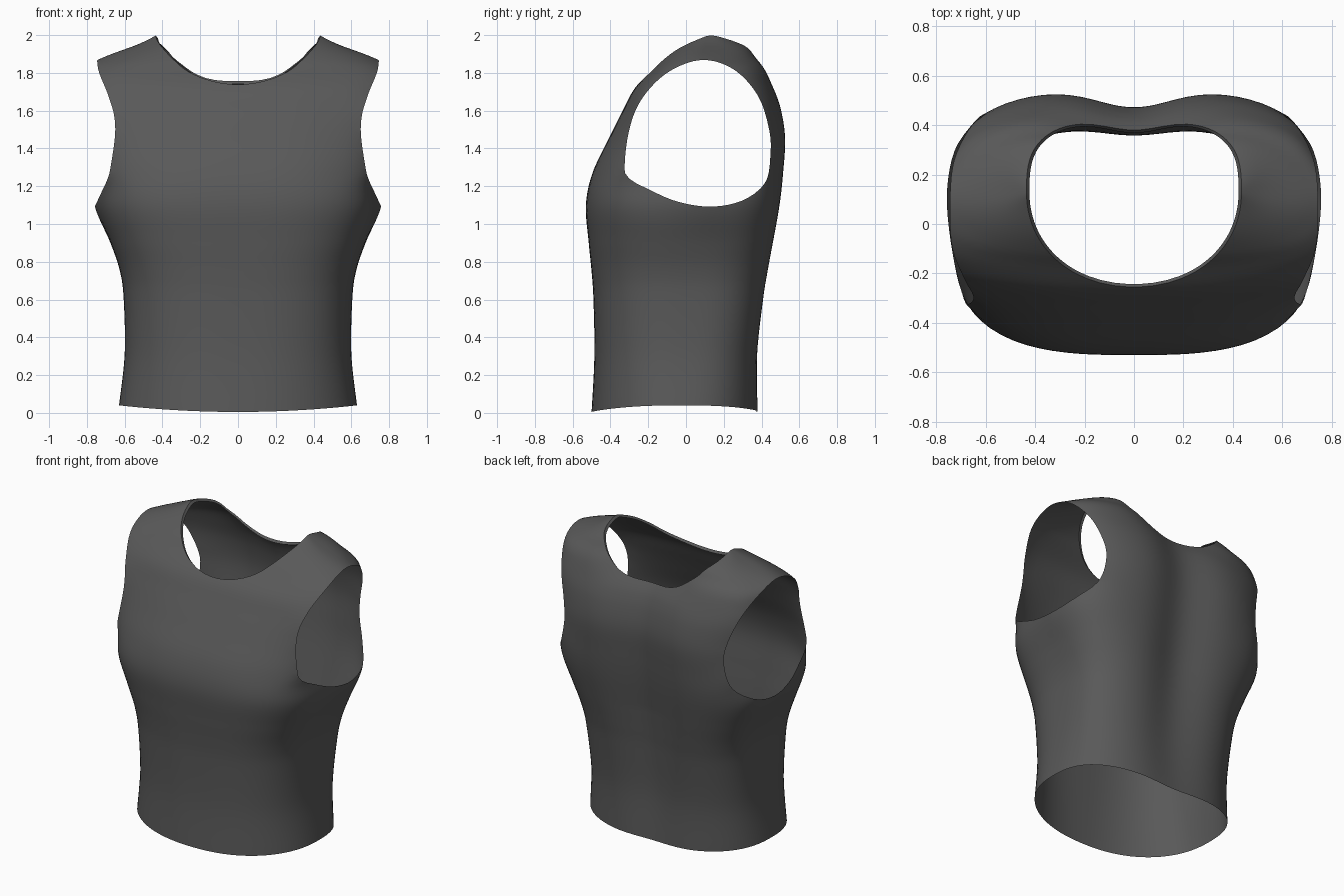
import bpy, bmesh, math
from mathutils import Vector

if "Cube" in bpy.data.objects:
    bpy.data.objects.remove(bpy.data.objects["Cube"])


def spline(keys, steps, closed=False):
    """Catmull-Rom through tuples of any size."""
    n, out = len(keys), []
    for i in range(n if closed else n - 1):
        idx = [(i + k) % n if closed else min(max(i + k, 0), n - 1) for k in (-1, 0, 1, 2)]
        a, b, c, d = (keys[j] for j in idx)
        for s in range(steps):
            t = s / steps
            out.append(tuple(0.5 * (2*q + (r-p)*t + (2*p-5*q+4*r-u)*t*t + (3*q-p-3*r+u)*t**3)
                             for p, q, r, u in zip(a, b, c, d)))
    if not closed:
        out.append(tuple(keys[-1]))
    return out


def smooth(a, b, v):
    t = min(max((v - a) / (b - a), 0), 1)
    return t * t * (3 - 2 * t)


# Torso sections: height, half width, front y, back y
SECTIONS = [
    (0.0, .63, -.50, .398), (.3, .60, -.485, .398), (.6, .605, -.49, .43),
    (.75, .625, -.50, .453), (.9, .675, -.515, .478), (1.1, .757, -.53, .51),
    (1.27, .755, -.495, .53), (1.45, .785, -.41, .542), (1.6, .81, -.335, .52),
    (1.72, .83, -.27, .478), (1.82, .81, -.175, .435), (1.88, .71, -.12, .395),
    (1.95, .53, -.04, .345), (2.0, .43, .06, .22)]

# Armhole outline (y, z) with its x position
ARM = spline([(-.325, 1.30, .675), (-.30, 1.5, .65), (-.235, 1.66, .68), (-.1, 1.80, .735),
              (.08, 1.868, .745), (.25, 1.82, .73), (.38, 1.68, .67), (.44, 1.5, .61),
              (.447, 1.37, .60), (.42, 1.22, .64), (.3, 1.125, .725), (.13, 1.092, .757),
              (-.05, 1.12, .745), (-.2, 1.185, .715), (-.30, 1.24, .69)], 5, True)
AC = (.08, 1.45)


def arm_angle(p):
    return math.atan2(p[1] - AC[1], p[0] - AC[0])


def wrap(table):
    """Sort (angle, value) pairs and make them periodic."""
    t = sorted(table)
    return [(t[-1][0] - math.tau, t[-1][1])] + t + [(t[0][0] + math.tau, t[0][1])]


def look(table, a):
    for (a0, r0), (a1, r1) in zip(table, table[1:]):
        if a0 <= a <= a1:
            return r0 + (r1 - r0) * (a - a0) / max(a1 - a0, 1e-9)
    return table[-1][1]


RADIUS = wrap([(arm_angle(p), math.hypot(p[0] - AC[0], p[1] - AC[1])) for p in ARM])
TARGET_X = wrap([(arm_angle(p), p[2]) for p in ARM])


def arm_hole(p):
    if abs(p.x) < .4:
        return 1.0
    return math.hypot(p.y - AC[0], p.z - AC[1]) - look(RADIUS, arm_angle((p.y, p.z)))


def neck_hole(p):
    if p.z < 1.4:
        return 1.0
    dy = p.y - .13
    if dy > 0:
        depth, n = .295 - .045 * math.exp(-(p.x / .17) ** 2), 3.0
    else:
        depth, n = .385, 2.1
    return (abs(p.x / .435) ** n + abs(dy / depth) ** n) ** (1 / n) - 1


def cut(bm, f):
    """Trim away the region where f is negative, leaving a clean edge."""
    new = []
    for e in list(bm.edges):
        a, b = e.verts
        if (f(a.co) < 0) == (f(b.co) < 0):
            continue
        lo, hi, inside = 0.0, 1.0, f(a.co) < 0
        for _ in range(14):
            m = (lo + hi) / 2
            if (f(a.co.lerp(b.co, m)) < 0) == inside:
                lo = m
            else:
                hi = m
        new.append(bmesh.utils.edge_split(e, a, min(max(lo, .001), .999))[1])
    bmesh.ops.connect_verts(bm, verts=new)
    rim = set(new)
    dead = [fc for fc in bm.faces
            if min((f(v.co) for v in fc.verts if v not in rim), default=f(fc.calc_center_median())) < 0]
    bmesh.ops.delete(bm, geom=dead, context='FACES')
    return [e for e in bm.edges if e.is_boundary and all(v in rim for v in e.verts)]


# Torso shell lofted from the sections
bm = bmesh.new()
N, rings = 96, []
for z, w, yf, yb in spline(SECTIONS, 6):
    yc = -.03 + .08 * z
    ring = []
    for i in range(N):
        t = math.tau * (i + .5) / N
        c, s = math.cos(t), math.sin(t)
        n = 3.3 if s > 0 else 3.0
        n -= .5 * max(0, (z - 1.8) / .2) + .7 * max(0, 1 - z / .9)
        r = (abs(c) ** n + abs(s) ** n) ** (-1 / n)
        x = w * c * r
        y = yc + s * r * ((yb - yc) if s > 0 else (yc - yf))
        if s > 0:  # narrower behind the shoulders
            x *= 1 - .12 * s * r * smooth(1.15, 1.55, z) * smooth(1.98, 1.85, z)
        if s > 0 and z < 1.97:  # spine groove and lower nape
            y -= (.025 + .045 * min(z / .9, 1)) * math.exp(-(x / .21) ** 2)
            y -= .035 * smooth(1.68, 1.86, z) * math.exp(-(x / .32) ** 4)
        lift = .035 * (x / w) ** 2 * max(0, 1 - z / .4)  # hem rises at the sides
        ring.append(bm.verts.new((x, y, z + lift + .005 * max(0, 1 - z / .4))))
    rings.append(ring)
for lo, hi in zip(rings, rings[1:]):
    for i in range(N):
        j = (i + 1) % N
        bm.faces.new((lo[i], lo[j], hi[j], hi[i]))

arm_rim = {v for e in cut(bm, arm_hole) for v in e.verts}
rim = cut(bm, neck_hole)

# Slide the armhole edges sideways to their outline, easing out over the cloth
actual = wrap([(arm_angle((v.co.y, v.co.z)), v.co.x) for v in arm_rim if v.co.x > 0])
for v in bm.verts:
    if abs(v.co.x) > .4 and v.co.z > .8:
        a = arm_angle((v.co.y, v.co.z))
        x0 = look(actual, a)
        d = max(arm_hole(v.co), 0)
        k = smooth(.4, .62, abs(v.co.x)) * math.exp(-(d / .16) ** 2)
        v.co.x *= 1 + k * (look(TARGET_X, a) / x0 - 1)

# Neck lip turned inward
ext = bmesh.ops.extrude_edge_only(bm, edges=rim)['geom']
for v in [g for g in ext if isinstance(g, bmesh.types.BMVert)]:
    d = Vector((v.co.x, v.co.y - .12, 0)).normalized()
    v.co -= d * .012 + Vector((0, 0, .015))
bmesh.ops.delete(bm, geom=[v for v in bm.verts if not v.link_faces], context='VERTS')
bmesh.ops.recalc_face_normals(bm, faces=bm.faces)
if sum(f.normal.dot(f.calc_center_median() - Vector((0, 0, 1))) for f in bm.faces) < 0:
    bmesh.ops.reverse_faces(bm, faces=bm.faces)

mesh = bpy.data.meshes.new("sleeveless_top")
bm.to_mesh(mesh)
bm.free()
top = bpy.data.objects.new("sleeveless_top", mesh)
bpy.context.collection.objects.link(top)
mat = bpy.data.materials.new("dark grey cloth")
mat.diffuse_color = (.1, .1, .1, 1)
mat.use_nodes = True
mat.node_tree.nodes["Principled BSDF"].inputs["Base Color"].default_value = mat.diffuse_color
mesh.materials.append(mat)
bpy.context.view_layer.objects.active = top
top.select_set(True)
bpy.ops.object.shade_smooth_by_angle(angle=math.radians(40))
